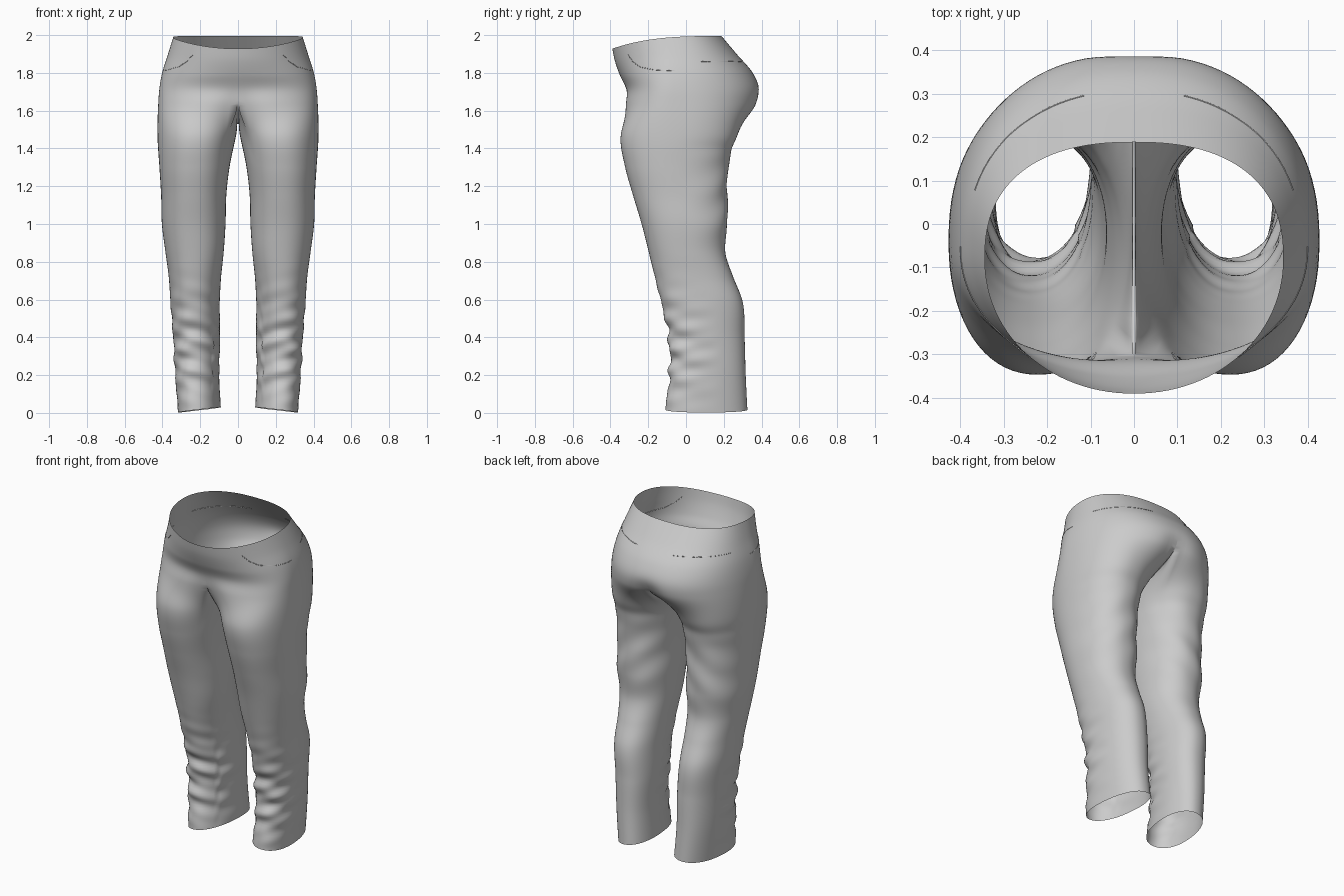
import bpy, bmesh, math
from math import sin, cos, pi, radians, exp
from mathutils import Vector
from mathutils.bvhtree import BVHTree

if "Cube" in bpy.data.objects:
    bpy.data.objects.remove(bpy.data.objects["Cube"])

OUT, INN = 56, 16            # columns round the outside / along the inner leg
SPLIT = radians(140)         # leg angle where the outside meets the inner leg


def spow(v, n):
    return math.copysign(abs(v) ** (2 / n), v)


def bump(v, centre, width):
    return exp(-((v - centre) / width) ** 2)


def torso_ring(z, w, yf, yb, yc, nf, nb, dip, dent_f, dent_b):
    """Half ring from front centre round the side to back centre."""
    pts = []
    for j in range(OUT + 1):
        a = -pi / 2 + pi * j / OUT
        n = nf if a < 0 else nb
        x = w * spow(cos(a), n)
        y = yc + (yb - yc if a > 0 else yc - yf) * spow(sin(a), n)
        t = (yb - y) / (yb - yf)
        if a < 0:
            y += dent_f * bump(x, 0, .10)
        else:
            y -= dent_b * bump(x, 0, .08)
        pts.append(Vector((x, y, z - dip * t ** 3)))
    return pts


def leg_angle(j):
    if j <= OUT:
        return -SPLIT + 2 * SPLIT * j / OUT
    return SPLIT + (2 * pi - 2 * SPLIT) * (j - OUT) / INN


def leg_ring(z, xi, xo, yf, yb, shear, tilt):
    """Closed ring round one leg."""
    cx, cy, rx, ry = (xi + xo) / 2, (yf + yb) / 2, (xo - xi) / 2, (yb - yf) / 2
    pts = []
    for j in range(OUT + INN):
        a = leg_angle(j)
        s = spow(sin(a), 2.2)
        pts.append(Vector((cx + rx * spow(cos(a), 2.2) * (1 - abs(shear) * .2) - shear * rx * s * .5,
                           cy + ry * s, z - tilt * cos(a))))
    return pts


def spline(p0, p1, p2, p3, h0, h1, h2, t):
    """Smooth curve from p1 to p2 through unevenly spaced keys."""
    m1 = ((p1 - p0) / h0 * h1 + (p2 - p1) / h1 * h0) / (h0 + h1) * h1
    m2 = ((p2 - p1) / h1 * h2 + (p3 - p2) / h2 * h1) / (h1 + h2) * h1
    t2, t3 = t * t, t * t * t
    return (p1 * (2 * t3 - 3 * t2 + 1) + m1 * (t3 - 2 * t2 + t)
            + p2 * (3 * t2 - 2 * t3) + m2 * (t3 - t2))


def wrinkle(p, a):
    """Cloth folds: bunching on the shins, soft drag lines behind the thighs."""
    z = p.z
    front = max(0, .3 - sin(a)) / 1.3
    shin = bump(z, .33, .24) * front * .009
    d = shin * (sin(44 * z + 2.2 * sin(a * 1.5 + 1)) + .6 * sin(71 * z - 3 * a))
    back = max(0, sin(a))
    d += back * .004 * bump(z, 1.15, .2) * sin(30 * z + 3 * cos(a) * 1.5)
    d -= back * .008 * bump(z, 1.41, .05)
    d *= min(1, max(0, (1.52 - z) / .12))
    return p + Vector((cos(a), sin(a), 0)) * d


# Key cross-sections from the waist down
torso_keys = (
    (1.995, .343, -.390, .188, -.08, 2.05, 2.4, .067, 0, 0),
    (1.90, .372, -.377, .268, -.06, 2.05, 2.3, .035, 0, 0),
    (1.80, .402, -.351, .353, -.06, 2.1, 2.25, .01, 0, 0),
    (1.71, .417, -.318, .391, -.06, 2.3, 2.25, 0, .003, .006),
    (1.64, .422, -.328, .384, -.05, 2.5, 2.3, 0, .025, .026))
leg_keys = (
    (1.46, .012, .426, -.346, .270, 0, 0),
    (1.30, .045, .416, -.322, .224, 0, 0),
    (1.15, .062, .407, -.280, .219, 0, 0),
    (1.00, .066, .403, -.235, .219, 0, 0),
    (.85, .076, .384, -.197, .208, 0, 0),
    (.72, .088, .368, -.165, .250, .05, 0),
    (.60, .094, .361, -.135, .297, .1, 0),
    (.40, .091, .347, -.092, .310, .2, 0),
    (.20, .095, .337, -.088, .316, .25, 0),
    (.016, .086, .322, -.110, .325, .3, .014))
torso = [torso_ring(*r) for r in torso_keys]
legs = [leg_ring(*r) for r in leg_keys]
heights = [r[0] for r in torso_keys + leg_keys]

# Crotch seam: a U-shaped curve on the centre plane closing the last torso ring
front, back = torso[-1][0], torso[-1][-1]
seam = []
for j in range(1, INN):
    t = j / INN
    p = back.lerp(front, t)
    seam.append(Vector((0, p.y, p.z - .11 * sin(pi * t) ** .7)))

keys = torso[:-1] + [torso[-1] + seam] + legs
C = len(torso) - 1
LAST = len(keys) - 1
bm = bmesh.new()


def key(k, j):
    k = min(LAST, max(0, k))
    if j > OUT and k < C:                       # mirror tangent under the crotch
        p = keys[C + 1][j]
        return Vector((-p.x, p.y, p.z))
    return keys[k][j]


def gap(k):
    k = min(LAST - 1, max(0, k))
    return heights[k] - heights[k + 1]


rows = []
for k in range(LAST):
    steps = max(3, round(gap(k) / .013))
    for s in range(steps + (1 if k == LAST - 1 else 0)):
        full = k >= C
        row = []
        for j in range(OUT + INN if full else OUT + 1):
            h0 = gap(k) if j > OUT and k == C else gap(k - 1)
            p = spline(key(k - 1, j), key(k, j), key(k + 1, j), key(k + 2, j),
                       h0, gap(k), gap(k + 1), s / steps)
            if full and (k > C or s > 0):
                p = wrinkle(p, leg_angle(j))
                p.x = max(p.x, .004)
            row.append(bm.verts.new(p))
        rows.append(row)
for r0, r1 in zip(rows, rows[1:]):
    n = len(r0)
    for j in range(n if n > OUT + 1 else n - 1):
        m = (j + 1) % n
        bm.faces.new((r0[j], r1[j], r1[m], r0[m]))
for f in bm.faces:
    f.smooth = True

tree = BVHTree.FromBMesh(bm)
mesh = bpy.data.meshes.new("trousers")
bm.to_mesh(mesh)
bm.free()
trousers = bpy.data.objects.new("trousers", mesh)
bpy.context.collection.objects.link(trousers)
mir = trousers.modifiers.new("Mirror", 'MIRROR')
mir.merge_threshold = .0015


def seam_line(name, pts):
    """Thin raised stitch line laid on the cloth; pts are (angle, height)."""
    hits = []
    for (a0, z0), (a1, z1) in zip(pts, pts[1:]):
        for s in range(8):
            a = radians(a0 + (a1 - a0) * s / 8)
            d = Vector((cos(a), sin(a), 0))
            hit = tree.ray_cast(d * 2 + Vector((0, 0, z0 + (z1 - z0) * s / 8)), -d)[0]
            if hit:
                hits.append(hit)
    for side in (1, -1):
        cu = bpy.data.curves.new(name, 'CURVE')
        cu.dimensions = '3D'
        cu.bevel_depth = .0018
        cu.bevel_resolution = 1
        sp = cu.splines.new('POLY')
        sp.points.add(len(hits) - 1)
        for q, h in zip(sp.points, hits):
            q.co = (h.x * side, h.y, h.z, 1)
        ob = bpy.data.objects.new(name + ("_left" if side > 0 else "_right"), cu)
        bpy.context.collection.objects.link(ob)


# Front pocket openings and back yoke seams
seam_line("pocket_seam", [(-52, 1.895), (-46, 1.86), (-38, 1.832), (-24, 1.816), (-5, 1.81)])
seam_line("yoke_seam", [(12, 1.86), (45, 1.862), (72, 1.858)])
